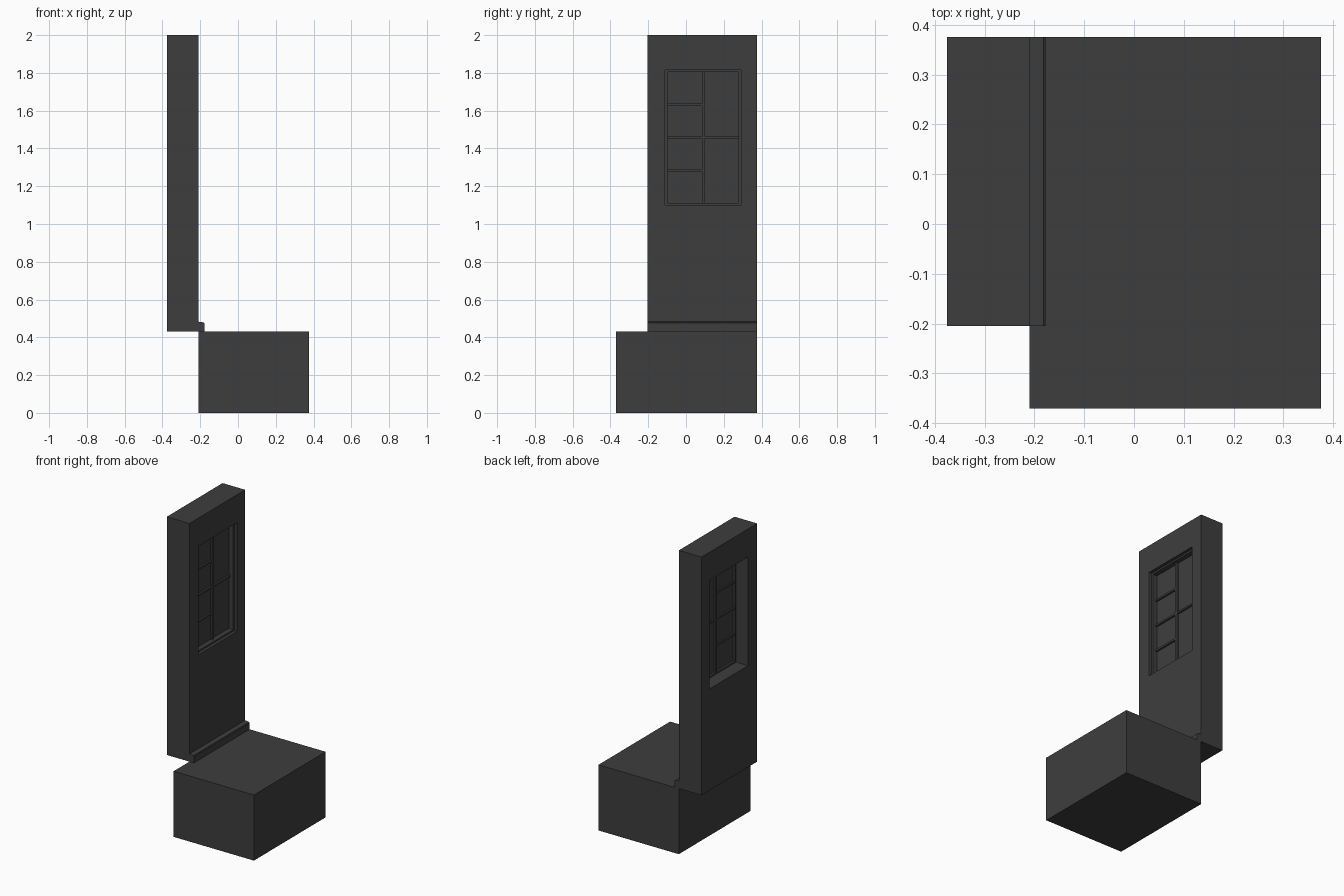
import bpy
import bmesh

cube = bpy.data.objects.get("Cube")
if cube:
    bpy.data.objects.remove(cube, do_unlink=True)

# Single charcoal colour
charcoal = bpy.data.materials.new("charcoal")
charcoal.use_nodes = True
COLOUR = (0.048, 0.048, 0.048, 1)
charcoal.diffuse_color = COLOUR
charcoal.node_tree.nodes["Principled BSDF"].inputs["Base Color"].default_value = COLOUR


def prism(name, profile, y0, y1):
    """Extrude an x-z outline along y."""
    bm = bmesh.new()
    face = bm.faces.new([bm.verts.new((x, y0, z)) for x, z in profile])
    moved = bmesh.ops.extrude_face_region(bm, geom=[face])["geom"]
    verts = [v for v in moved if isinstance(v, bmesh.types.BMVert)]
    bmesh.ops.translate(bm, verts=verts, vec=(0, y1 - y0, 0))
    bmesh.ops.recalc_face_normals(bm, faces=bm.faces)
    mesh = bpy.data.meshes.new(name)
    bm.to_mesh(mesh)
    bm.free()
    mesh.materials.append(charcoal)
    obj = bpy.data.objects.new(name, mesh)
    bpy.context.collection.objects.link(obj)
    return obj


def box(name, x, y, z):
    outline = [(x[0], z[0]), (x[1], z[0]), (x[1], z[1]), (x[0], z[1])]
    return prism(name, outline, *y)


def cut(obj, y, z):
    """Cut a rectangular opening right through in x."""
    cutter = box(obj.name + "_cutter", (-1, 1), y, z)
    cutter.hide_render = True
    cutter.hide_viewport = True
    mod = obj.modifiers.new("opening", 'BOOLEAN')
    mod.operation = 'DIFFERENCE'
    mod.solver = 'EXACT'
    mod.object = cutter


# Floor block, wall and skirting
WALL_Y = (-0.205, 0.375)
box("floor_block", (-0.21, 0.375), (-0.37, 0.375), (0, 0.432))
wall = box("wall", (-0.375, -0.21), WALL_Y, (0.432, 2))
prism("skirting_board",
      [(-0.21, 0.432), (-0.178, 0.432), (-0.178, 0.475), (-0.182, 0.479), (-0.21, 0.483)],
      *WALL_Y)

# Window opening and outer frame
Y0, Y1, Z0, Z1 = -0.11, 0.29, 1.10, 1.815
RIM = 0.011
cut(wall, (Y0, Y1), (Z0, Z1))
frame = box("window_frame", (-0.288, -0.23), (Y0, Y1), (Z0, Z1))
inner_y, inner_z = (Y0 + RIM, Y1 - RIM), (Z0 + RIM, Z1 - RIM)
cut(frame, inner_y, inner_z)

# Window bars: one mullion, four short rows on one side, two tall on the other
MULLION = (0.086, 0.101)
BAR = 0.006
box("mullion", (-0.284, -0.25), MULLION, inner_z)
columns = [("narrow", (inner_y[0], MULLION[0]), 4), ("tall", (MULLION[1], inner_y[1]), 2)]
for label, span, rows in columns:
    step = (inner_z[1] - inner_z[0]) / rows
    for i in range(rows):
        low = inner_z[0] + i * step
        box(f"{label}_pane_{i + 1}", (-0.274, -0.262), span, (low, low + step))
        if i:
            box(f"{label}_bar_{i}", (-0.284, -0.25), span, (low - BAR, low + BAR))
